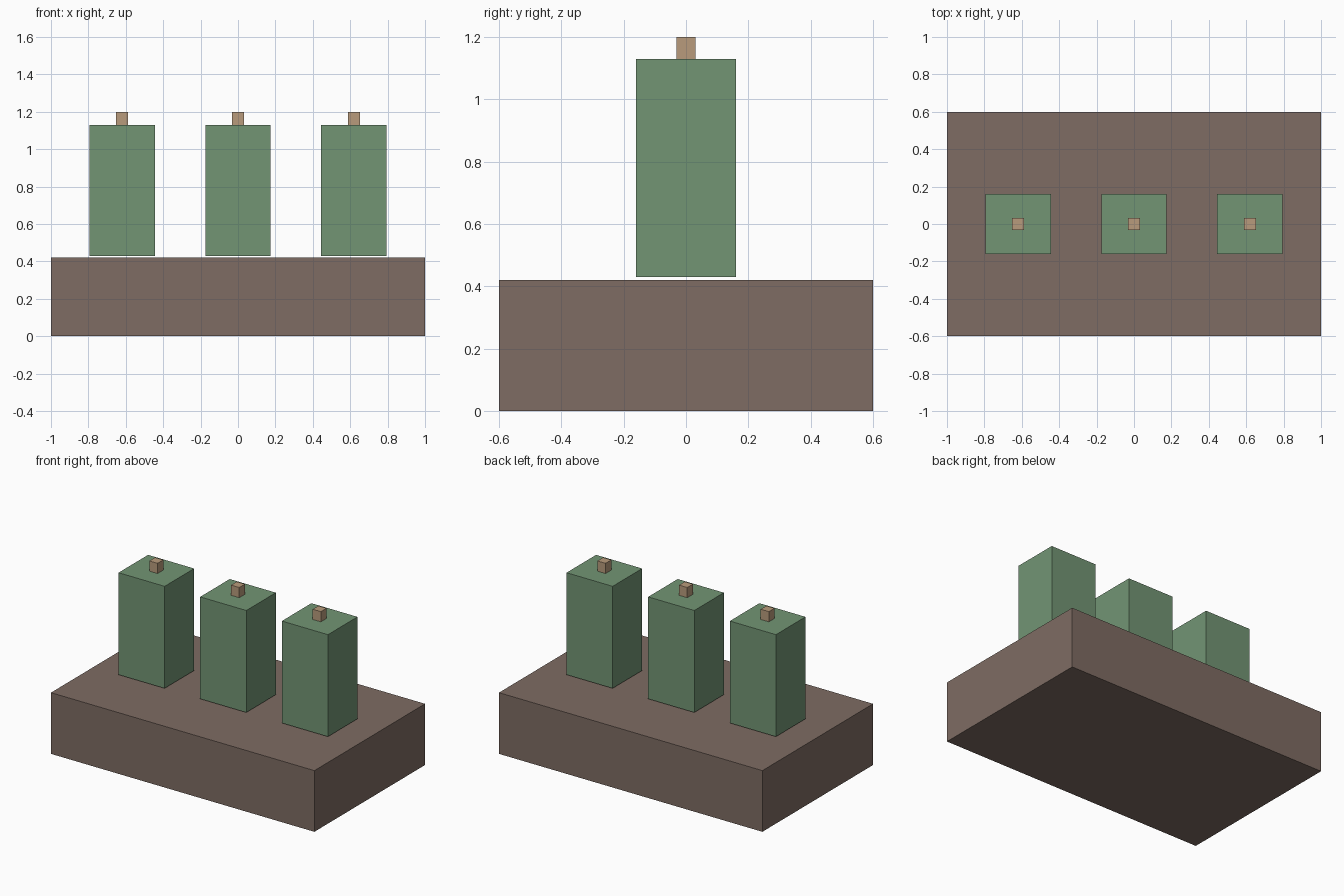
import bpy
import bmesh
from mathutils import Matrix

if "Cube" in bpy.data.objects:
    bpy.data.objects.remove(bpy.data.objects["Cube"])


def material(name, color):
    mat = bpy.data.materials.new(name)
    mat.diffuse_color = (*color, 1.0)
    mat.use_nodes = True
    mat.node_tree.nodes["Principled BSDF"].inputs["Base Color"].default_value = mat.diffuse_color
    return mat


def box(name, x, z0, z1, width, depth, mat):
    """Box centred on (x, 0), spanning z0 to z1."""
    mesh = bpy.data.meshes.new(name)
    bm = bmesh.new()
    bmesh.ops.create_cube(bm, size=1.0, matrix=Matrix.Diagonal((width, depth, z1 - z0, 1.0)))
    bm.to_mesh(mesh)
    bm.free()
    mesh.materials.append(mat)
    obj = bpy.data.objects.new(name, mesh)
    obj.location = (x, 0, (z0 + z1) / 2)
    bpy.context.collection.objects.link(obj)
    return obj


brown = material("brown", (0.21, 0.15, 0.125))
green = material("green", (0.17, 0.30, 0.175))
tan = material("tan", (0.48, 0.33, 0.20))

# Base slab
box("base", 0, 0, 0.42, 2.0, 1.2, brown)

# Row of three upright blocks, each with a small stub on top
for side, x in (("left", -0.62), ("middle", 0), ("right", 0.62)):
    box(f"{side}_block", x, 0.43, 1.13, 0.35, 0.32, green)
    box(f"{side}_stub", x, 1.13, 1.20, 0.062, 0.062, tan)
